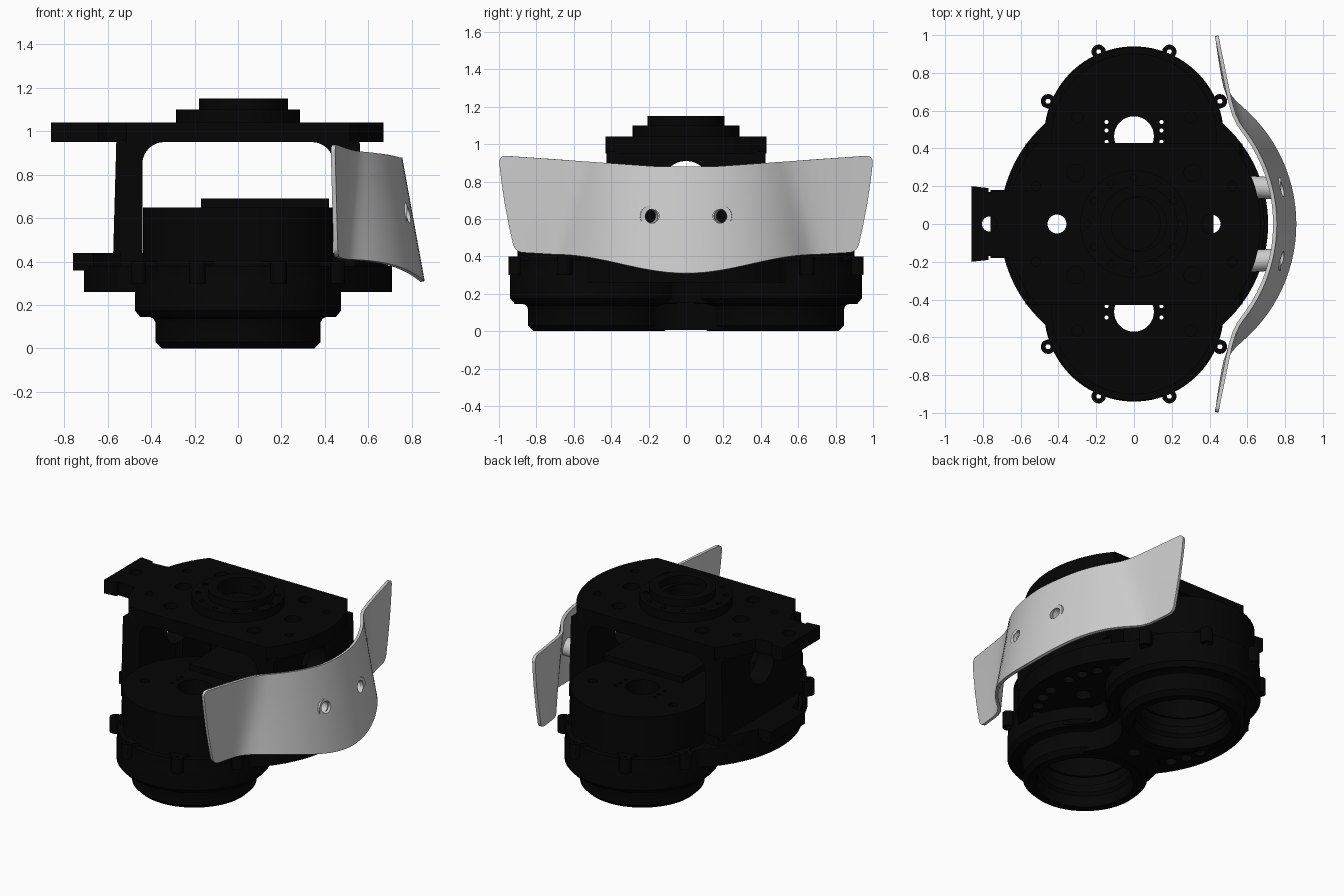
import bpy, bmesh, math
from mathutils import Vector, Matrix
from math import sin, cos, pi, asin, radians

if "Cube" in bpy.data.objects:
    bpy.data.objects.remove(bpy.data.objects["Cube"])

black = bpy.data.materials.new("black_metal")
black.diffuse_color = (0.0015, 0.0015, 0.0015, 1)
black.use_nodes = True
black.node_tree.nodes["Principled BSDF"].inputs["Base Color"].default_value = black.diffuse_color
DC = 0.465                      # offset of each drum axis from the centre


def finish(name, bm, dark=True, smooth=True):
    bmesh.ops.recalc_face_normals(bm, faces=bm.faces)
    me = bpy.data.meshes.new(name)
    bm.to_mesh(me)
    bm.free()
    ob = bpy.data.objects.new(name, me)
    bpy.context.collection.objects.link(ob)
    if dark:
        me.materials.append(black)
    if smooth:
        shade(ob)
    return ob


def activate(ob):
    bpy.ops.object.select_all(action='DESELECT')
    ob.select_set(True)
    bpy.context.view_layer.objects.active = ob


def shade(ob):
    activate(ob)
    bpy.ops.object.shade_smooth_by_angle(angle=radians(30))


def lathe(name, prof, loc=(0, 0, 0), axis=(0, 0, 1), seg=64, dark=True):
    """Spin a closed (radius, height) loop about an axis."""
    bm = bmesh.new()
    m = Matrix.Translation(loc) @ Vector((0, 0, 1)).rotation_difference(Vector(axis)).to_matrix().to_4x4()
    rings = [[bm.verts.new(m @ Vector((r * cos(2 * pi * i / seg), r * sin(2 * pi * i / seg), z)))
              for r, z in prof] for i in range(seg)]
    n = len(prof)
    for i in range(seg):
        a, b = rings[i], rings[(i + 1) % seg]
        for j in range(n):
            bm.faces.new((a[j], b[j], b[(j + 1) % n], a[(j + 1) % n]))
    return finish(name, bm, dark)


def prism(name, pts, lo, hi, along='z'):
    """Extrude an outline along z (xy points) or along y (xz points)."""
    bm = bmesh.new()
    put = (lambda p, h: (p[0], p[1], h)) if along == 'z' else (lambda p, h: (p[0], h, p[1]))
    a = [bm.verts.new(put(p, lo)) for p in pts]
    b = [bm.verts.new(put(p, hi)) for p in pts]
    bm.faces.new(a)
    bm.faces.new(b)
    for i in range(len(pts)):
        j = (i + 1) % len(pts)
        bm.faces.new((a[i], a[j], b[j], b[i]))
    return finish(name, bm)


def cut(ob, rods):
    """Drill rods (start, end, radius) out of an object, one by one."""
    for p, q, r in rods:
        bm = bmesh.new()
        p, q = Vector(p), Vector(q)
        rot = Vector((0, 0, 1)).rotation_difference(q - p).to_matrix().to_4x4()
        bmesh.ops.create_cone(bm, cap_ends=True, segments=64 if r > .2 else 32 if r > .03 else 12,
                              radius1=r, radius2=r, depth=(q - p).length,
                              matrix=Matrix.Translation((p + q) / 2) @ rot)
        tool = finish("cutter", bm, ob.data.materials, False)
        tool.hide_render = True
        mod = ob.modifiers.new("holes", 'BOOLEAN')
        mod.object, mod.solver = tool, 'EXACT'
        activate(ob)
        bpy.ops.object.modifier_apply(modifier=mod.name)
        bpy.data.objects.remove(tool)
    shade(ob)


def vert(x, y, r, lo=-.1, hi=1.3):
    return ((x, y, lo), (x, y, hi), r)


def box(name, x0, x1, y0, y1, z0, z1):
    return prism(name, [(x0, y0), (x1, y0), (x1, y1), (x0, y1)], z0, z1)


def tabbed_disc(r, tab):
    """Disc clipped at y = +-0.43 with a tab on the -x side."""
    a, t = asin(.43 / r), asin(.18 / r)
    right = [-a + 2 * a * i / 24 for i in range(25)]
    up = [pi - a + (a - t) * i / 8 for i in range(9)]
    pts = [(r * cos(q), r * sin(q)) for q in right + up] + tab
    pts += [(x, -y) for x, y in reversed(tab)]
    return pts + [(r * cos(q), -r * sin(q)) for q in reversed(up)]


# Twin drums, open below, with stepped outside and ringed bores
drum = [(.35, 0), (.38, .03), (.38, .12), (.388, .137), (.405, .145), (.45, .145), (.475, .175),
        (.475, .30), (.46, .38), (.437, .38), (.437, .65), (.105, .65), (.105, .48), (.27, .48),
        (.27, .20), (.285, .20), (.285, .14), (.275, .14), (.275, .09), (.29, .07), (.29, .02), (.3, 0)]
for s, n in ((1, "back"), (-1, "front")):
    d = lathe(n + "_drum", drum, (0, s * DC, 0), seg=96)
    cut(d, [vert(sx * .145, s * DC + dy, .011, .44, .8) for sx in (-1, 1) for dy in (-.03, .03, .075)]
        + [vert(sx * .3, s * (DC + .1), .03, .6, .8) for sx in (-1, 1)])

# Waisted necks joining the drums at the two lower steps
bores = [vert(0, s * DC, .36) for s in (1, -1)]
for n, w, k, z0, z1 in (("lower_neck", .17, 2.2, .005, .16), ("upper_neck", .25, 3.6, .15, .28)):
    side = [(w + k * y * y, y) for y in [-.2 + .04 * i for i in range(11)]]
    neck = prism(n, side + [(-x, -y) for x, y in side], z0, z1)
    cut(neck, [vert(0, s * DC, .32) for s in (1, -1)] + [vert(0, 0, .04, -.1, .1)])

# Oval flange around both drums, with lightening holes
outline = []
for i in range(160):
    t = 2 * pi * i / 160
    b = DC * abs(sin(t))
    r = max(.71, b + math.sqrt(b * b + .47 ** 2 - DC ** 2))
    outline.append((r * cos(t), r * sin(t)))
flange = prism("oval_flange", outline, .26, .38)
through = [vert(s * .408, 0, .05) for s in (1, -1)]
cut(flange, bores + through + [vert(s * .6 * cos(radians(a)), .6 * sin(radians(a)), .035, .2, .34)
                               for s in (1, -1) for a in (-38, -28, -18, -8, 8, 18, 28, 38)])
upper = prism("upper_flange", tabbed_disc(.69, [(-.76, .18)]), .36, .44)
cut(upper, bores + through)

# Screw ears around the flange, each with a small web to the drum
for sx in (-1, 1):
    for sy in (-1, 1):
        for x, y in ((.187, .912), (.455, .65)):
            lathe("screw_ear", [(.013, .3), (.038, .3), (.038, .4), (.013, .4)],
                  (sx * x, sy * y, 0), seg=20)
            out = Vector((x, y - DC)).normalized()
            side = Vector((-out.y, out.x))
            web = [Vector((x, y)) + out * o + side * w
                   for o, w in ((-.016, .036), (-.07, .075), (-.07, -.075), (-.016, -.036))]
            prism("ear_web", [(sx * p.x, sy * p.y) for p in web], .3, .4)

# Middle block and pad between the drums
box("middle_block", -.17, .34, -.12, .12, .40, .65)
box("middle_pad", -.17, .42, -.28, .28, .64, .69)

# Side walls with filleted tops
fillet = [(.34 + .1 * sin(a), .85 + .1 * cos(a)) for a in [pi / 2 * i / 10 for i in range(11)]]
wall = [(.575, .42), (.56, .96), (.34, .96)] + fillet + [(.44, .42)]
for s, n in ((-1, "left_wall"), (1, "right_wall")):
    w = prism(n, [(s * x, z) for x, z in wall], -.425, .425, 'y')
    cut(w, [vert(s * .408, 0, .05), ((s * .3, 0, .78), (s * .7, 0, .78), .13)])

# Top plate with tab, bolt recesses and holes
plate = prism("top_plate", tabbed_disc(.67, [(-.69, .175), (-.77, .17), (-.77, .19), (-.86, .2)]), .95, 1.04)
cut(plate, through + [vert(-.765, 0, .04)]
    + [vert(sx * .31, sy * .27, .045, 1.0, 1.2) for sx in (-1, 1) for sy in (-1, 1)]
    + [vert(sx * .52, sy * .2, .025, 1.0, 1.2) for sx in (-1, 1) for sy in (-1, 1)])

# Round boss on top
boss = lathe("boss_base", [(.14, 1.03), (.285, 1.03), (.285, 1.10), (.14, 1.10)])
cut(boss, [vert(.245 * cos(pi * k / 6), .245 * sin(pi * k / 6), .017, 1.07, 1.2) for k in range(12)])
lathe("boss_ring", [(.145, 1.05), (.205, 1.05), (.205, 1.15), (.145, 1.15)], (.025, 0, 0))


# Curved shield lofted between a lower and an upper edge
def edge(x0, y_end, tip, zf):
    R, a = .82, asin(y_end / .82)
    half = [(x0 - R * (1 - cos(a * i / 16)), R * sin(a * i / 16)) for i in range(17)]
    x1, y1 = half[-1]
    half += [(x1 + (tip[0] - x1) * i / 5, y1 + (tip[1] - y1) * i / 5) for i in range(1, 6)]
    pts = [(x, -y) for x, y in reversed(half[1:])] + half
    for _ in range(2):
        pts = [pts[0]] + [tuple((p[k] + 2 * q[k] + r[k]) / 4 for k in (0, 1))
                          for p, q, r in zip(pts, pts[1:], pts[2:])] + [pts[-1]]
    return [Vector((x, y, zf(abs(y)))) for x, y in pts]


low = edge(.861, .68, (.46, .915), lambda y: .36 - .05 * cos(pi * y / .7) if y < .7 else .41 + (y - .7) * .06)
top = edge(.757, .56, (.446, 1.003), lambda y: .88 + .06 * max(0, y - .15) / .85)
bm = bmesh.new()
cols = [[bm.verts.new(a.lerp(b, k / 4) + Vector((0, math.copysign(.018, a.y) * sin(pi * k / 4) * abs(a.y) ** 6, 0)))
         for k in range(5)] for a, b in zip(low, top)]
for a, b in zip(cols, cols[1:]):
    for k in range(4):
        bm.faces.new((a[k], b[k], b[k + 1], a[k + 1]))
corners = [c[k] for c in (cols[0], cols[-1]) for k in (0, 4)]
bmesh.ops.bevel(bm, geom=corners, offset=.04, segments=5, profile=.5, affect='VERTICES')
shield = finish("curved_shield", bm, False)
if sum(p.normal.x for p in shield.data.polygons) < 0:
    shield.data.flip_normals()
sol = shield.modifiers.new("thickness", 'SOLIDIFY')
sol.thickness, sol.offset = .02, -1
activate(shield)
bpy.ops.object.modifier_apply(modifier=sol.name)
cut(shield, [((.68, s * .165, .615), (.9, s * .2, .615), .038) for s in (-1, 1)])

# Standoff tubes holding the shield
for s in (-1, 1):
    lathe("shield_standoff", [(.037, 0), (.058, 0), (.058, .215), (.037, .215)],
          (.56, s * .2, .615), (1, -s * .06, 0), 32, False)
